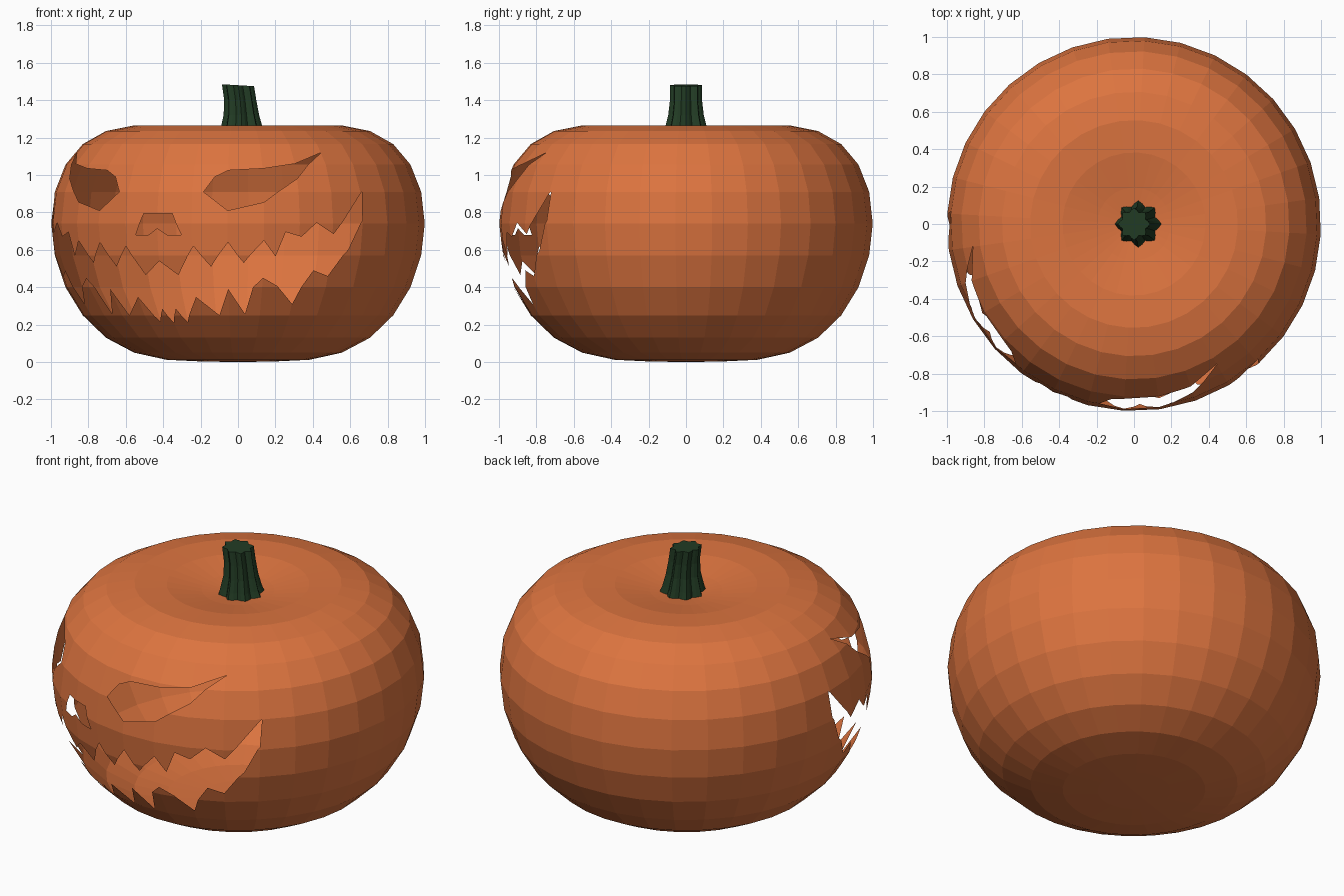
import bpy
import bmesh
from math import sin, cos, pi, radians
from mathutils import Matrix

SEGMENTS = 32
FACE_TURN = radians(-25.7)   # the carved face looks towards the front right
CUT_DEPTH = -0.05            # depth of the inner end of each cutter


def make_material(name, colour):
    mat = bpy.data.materials.new(name)
    mat.use_nodes = True
    mat.diffuse_color = colour
    mat.node_tree.nodes["Principled BSDF"].inputs["Base Color"].default_value = colour
    return mat


def make_object(name, bm, mat=None):
    bmesh.ops.recalc_face_normals(bm, faces=bm.faces[:])
    mesh = bpy.data.meshes.new(name)
    bm.to_mesh(mesh)
    bm.free()
    obj = bpy.data.objects.new(name, mesh)
    bpy.context.scene.collection.objects.link(obj)
    if mat:
        mesh.materials.append(mat)
    return obj


def bridge_rings(bm, rings):
    """Join consecutive closed rings of vertices with quads."""
    for low, high in zip(rings, rings[1:]):
        count = len(low)
        for i in range(count):
            j = (i + 1) % count
            bm.faces.new((low[i], low[j], high[j], high[i]))


def make_cutter(name, outline):
    """Extrude an (x, z) outline from outside the shell to the cut depth."""
    bm = bmesh.new()
    rings = [[bm.verts.new((x, y, z)) for x, z in outline] for y in (-1.5, CUT_DEPTH)]
    bridge_rings(bm, rings)
    for ring in rings:
        bm.faces.new(ring)
    cutter = make_object(name, bm)
    cutter.hide_render = True
    return cutter


def flip(points):
    return [(-x, z) for x, z in reversed(points)]


def symmetric(points):
    """Complete a half outline that starts and ends on the centre line."""
    return points + flip(points[1:-1])


default_cube = bpy.data.objects.get("Cube")
if default_cube:
    bpy.data.objects.remove(default_cube, do_unlink=True)

orange = make_material("pumpkin orange", (0.72, 0.175, 0.05, 1))
green = make_material("stem green", (0.016, 0.045, 0.018, 1))

# Shell: a squashed sphere with a dished top
heights = [0, 0.003, 0.012, 0.05, 0.13, 0.25, 0.4, 0.57, 0.74,
           0.91, 1.055, 1.165, 1.235, 1.265, 1.258, 1.225, 1.2]
bm = bmesh.new()
steps = len(heights) - 1
rings = []
for k in range(1, steps):
    radius = sin(pi * k / steps)
    rings.append([bm.verts.new((radius * cos(2 * pi * i / SEGMENTS),
                                radius * sin(2 * pi * i / SEGMENTS),
                                heights[k])) for i in range(SEGMENTS)])
bridge_rings(bm, rings)
for ring, z in ((rings[0], heights[0]), (rings[-1], heights[-1])):
    pole = bm.verts.new((0, 0, z))
    for i in range(SEGMENTS):
        bm.faces.new((ring[i], ring[(i + 1) % SEGMENTS], pole))
shell = make_object("pumpkin_shell", bm, orange)

# Carved face outlines
eye = [(0.25, 0.91), (0.38, 0.81), (0.55, 0.855), (0.675, 0.98), (0.725, 1.12),
       (0.65, 1.06), (0.525, 1.035), (0.36, 1.025), (0.295, 0.99)]
nose = symmetric([(0, 0.715), (0.055, 0.68), (0.135, 0.68), (0.084, 0.795), (0, 0.795)])
mouth = symmetric([
    # upper teeth, from the centre outwards
    (0, 0.54), (0.097, 0.465), (0.2, 0.62), (0.28, 0.51), (0.38, 0.64),
    (0.445, 0.53), (0.55, 0.65), (0.595, 0.565), (0.645, 0.695), (0.71, 0.67),
    (0.77, 0.745), (0.83, 0.685), (0.86, 0.745), (0.91, 0.91),
    # lower teeth, back to the centre
    (0.922, 0.755), (0.87, 0.6), (0.785, 0.46), (0.736, 0.49), (0.616, 0.31),
    (0.58, 0.405), (0.525, 0.45), (0.47, 0.4), (0.394, 0.257), (0.35, 0.39),
    (0.267, 0.25), (0.172, 0.348), (0.081, 0.215), (0.04, 0.285), (0, 0.21)])

cutters = [make_cutter("left_eye_cutter", eye),
           make_cutter("right_eye_cutter", flip(eye)),
           make_cutter("nose_cutter", nose),
           make_cutter("mouth_cutter", mouth)]
for cutter in cutters:
    mod = shell.modifiers.new(cutter.name, 'BOOLEAN')
    mod.operation = 'DIFFERENCE'
    mod.solver = 'EXACT'
    mod.object = cutter

# Apply the cuts, then drop the tunnel walls so only the thin skin remains
bpy.context.view_layer.update()
carved = bpy.data.meshes.new_from_object(
    shell.evaluated_get(bpy.context.evaluated_depsgraph_get()))
shell.modifiers.clear()
for cutter in cutters:
    bpy.data.objects.remove(cutter, do_unlink=True)
bm = bmesh.new()
bm.from_mesh(carved)
walls = [f for f in bm.faces
         if any(abs(v.co.y - CUT_DEPTH) < 0.0005 for v in f.verts)]
bmesh.ops.delete(bm, geom=walls, context='FACES')
bm.transform(Matrix.Rotation(FACE_TURN, 4, 'Z'))
for face in bm.faces:
    face.smooth = False
    face.material_index = 0
bm.to_mesh(carved)
bm.free()
carved.materials.clear()
carved.materials.append(orange)
shell.data = carved

# Stem: eight-lobed column, flared at the base and leaning slightly
LOBES = 8
stem_rings = [(1.19, 0.025, 0.118), (1.25, 0.02, 0.1), (1.32, 0.018, 0.084),
              (1.4, 0.012, 0.076), (1.48, 0, 0.076)]
bm = bmesh.new()
rings = []
for z, shift, radius in stem_rings:
    ring = []
    tilt = 0.06 if z == stem_rings[-1][0] else 0
    for i in range(LOBES * 4):
        angle = 2 * pi * i / (LOBES * 4)
        r = radius * (1 + 0.13 * cos(LOBES * angle))
        x = r * cos(angle)
        ring.append(bm.verts.new((x + shift, r * sin(angle), z - tilt * x)))
    rings.append(ring)
bridge_rings(bm, rings)
bm.faces.new(rings[0])
bm.faces.new(rings[-1])
make_object("stem", bm, green)
